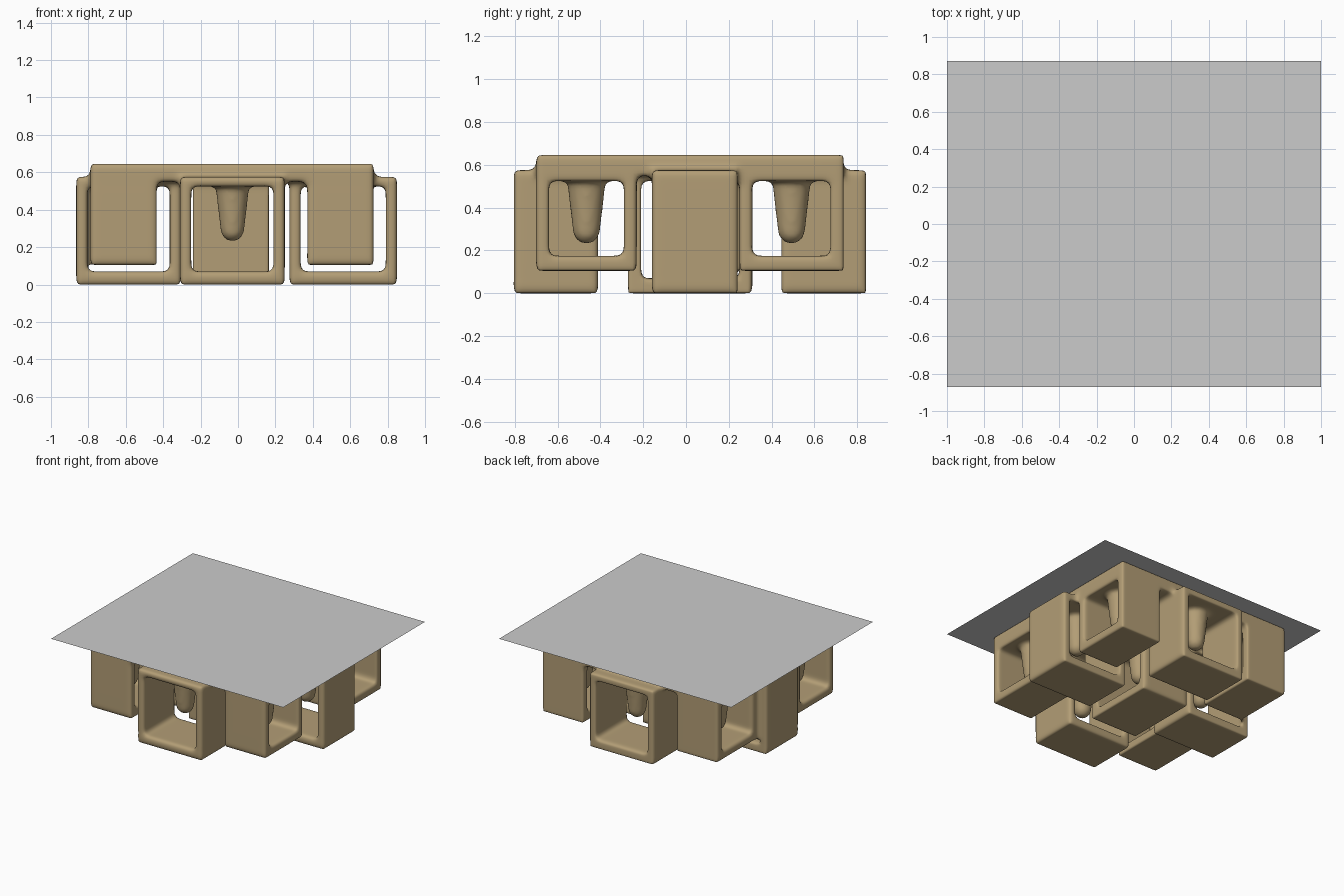
import bpy, bmesh
from mathutils import Matrix, Vector

if "Cube" in bpy.data.objects:
    bpy.data.objects.remove(bpy.data.objects["Cube"])

bm = bmesh.new()

def box(x0, x1, y0, y1, z0, z1):
    m = (Matrix.Translation(((x0 + x1) / 2, (y0 + y1) / 2, (z0 + z1) / 2))
         @ Matrix.Diagonal((x1 - x0, y1 - y0, z1 - z0, 1)))
    bmesh.ops.create_cube(bm, size=1, matrix=m)

def peg(x, y, z0, z1):
    # tapered tongue with a rounded tip
    r0, r1 = 0.065, 0.095
    bmesh.ops.create_cone(bm, cap_ends=True, segments=20, radius1=r0, radius2=r1,
                          depth=z1 - z0 - r0,
                          matrix=Matrix.Translation((x, y, (z0 + r0 + z1) / 2)))
    bmesh.ops.create_uvsphere(bm, u_segments=20, v_segments=10, radius=r0,
                              matrix=Matrix.Translation((x, y, z0 + r0)))

def tube(x0, x1, y0, y1, z0, z1, axis, wall=0.06):
    # rectangular tube open along the given axis, with a tongue hanging inside
    box(x0, x1, y0, y1, z0, z0 + wall + 0.01)
    box(x0, x1, y0, y1, 0.525, z1)
    if axis == 'y':
        box(x0, x0 + wall, y0, y1, z0, z1)
        box(x1 - wall, x1, y0, y1, z0, z1)
    else:
        box(x0, x1, y0, y0 + wall, z0, z1)
        box(x0, x1, y1 - wall, y1, z0, z1)
    peg((x0 + x1) / 2, (y0 + y1) / 2, 0.23, 0.56)

# four raised corner tubes, open sideways
for x0, x1 in ((-0.79, -0.435), (0.37, 0.725)):
    for y0, y1 in ((-0.7, -0.23), (0.25, 0.735)):
        tube(x0, x1, y0, y1, 0.105, 0.64, 'x')

# lower tubes at front, back, left and right, open front to back
for x0, x1, y0, y1 in ((-0.31, 0.25, -0.805, -0.41), (-0.31, 0.25, 0.445, 0.84),
                       (-0.865, -0.305, -0.16, 0.24), (0.275, 0.85, -0.16, 0.24)):
    tube(x0, x1, y0, y1, 0.0, 0.575, 'y')

# centre tube, open sideways
tube(-0.24, 0.165, -0.27, 0.31, 0.0, 0.575, 'x')

# top slab joining everything
box(-0.79, 0.725, -0.7, 0.735, 0.55, 0.645)

mesh = bpy.data.meshes.new("hanging_tubes")
bm.to_mesh(mesh)
bm.free()
tubes = bpy.data.objects.new("hanging_tubes", mesh)
bpy.context.collection.objects.link(tubes)

# fuse the parts and soften the joints
rm = tubes.modifiers.new("fuse", 'REMESH')
rm.mode = 'VOXEL'
rm.voxel_size = 0.015
rm.use_smooth_shade = True
sm = tubes.modifiers.new("soften", 'SMOOTH')
sm.factor = 0.5
sm.iterations = 8

mat = bpy.data.materials.new("tan")
mat.diffuse_color = (0.45, 0.34, 0.18, 1)
mat.use_nodes = True
mat.node_tree.nodes["Principled BSDF"].inputs["Base Color"].default_value = mat.diffuse_color
mesh.materials.append(mat)

# flat sheet on top
bpy.ops.mesh.primitive_plane_add(size=1, location=(0, 0, 0.648))
sheet = bpy.context.object
sheet.name = "top_sheet"
for v in sheet.data.vertices:
    v.co = Vector((v.co.x * 2, v.co.y * 1.745, 0))
